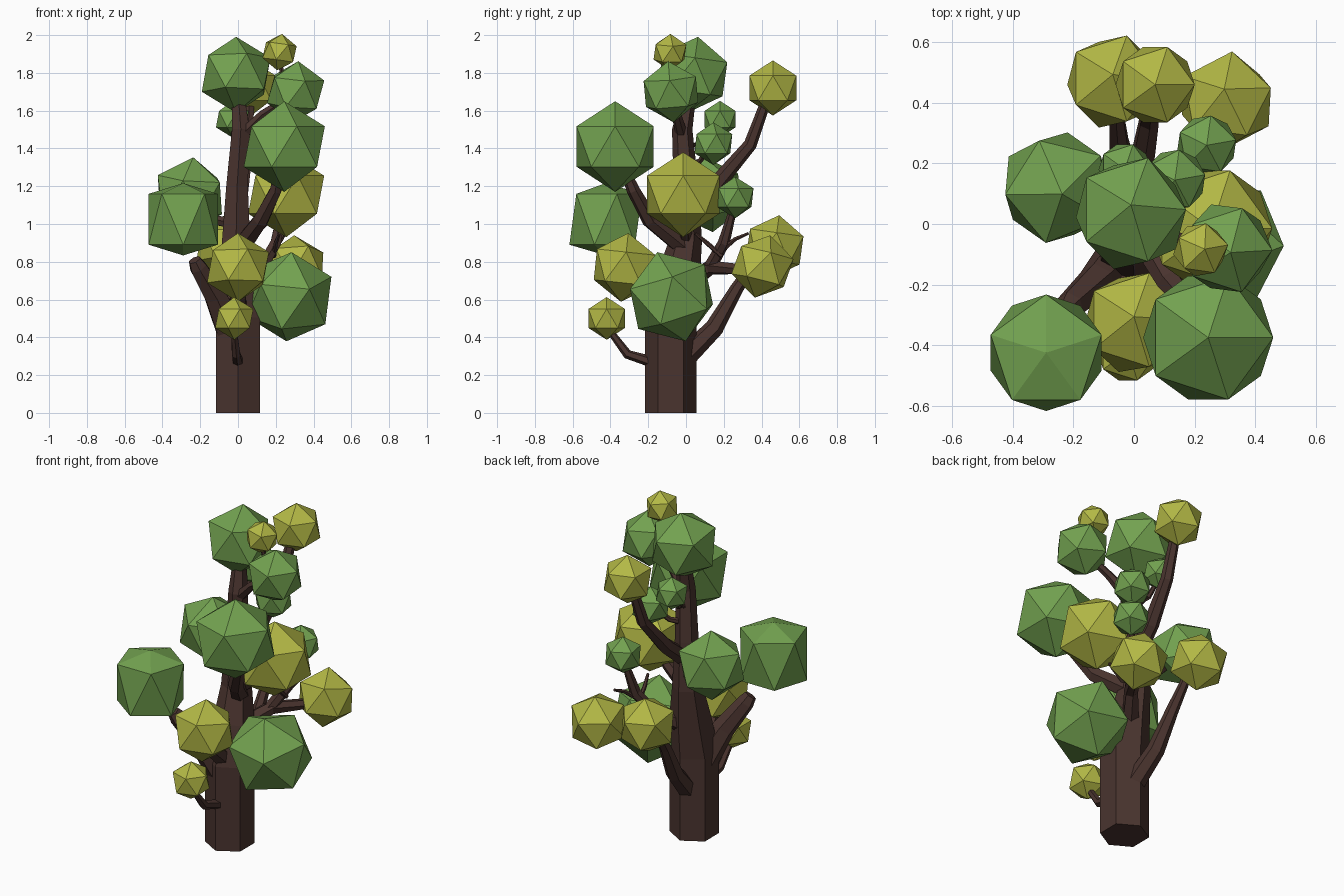
import bpy, bmesh
from math import radians, cos, sin, pi
from mathutils import Vector


def material(name, rgb):
    m = bpy.data.materials.new(name)
    m.diffuse_color = (*rgb, 1)
    return m


BARK = material("bark", (0.068, 0.034, 0.028))
GREEN = material("leaf_green", (0.17, 0.36, 0.08))
YELLOW = material("leaf_yellow", (0.45, 0.48, 0.06))


def limb(name, points):
    """Six-sided tapered tube through (x, y, z, radius) points."""
    bm = bmesh.new()
    pos = [Vector(p[:3]) for p in points]
    rings = []
    for i, p in enumerate(pos):
        d = (pos[min(i + 1, len(pos) - 1)] - pos[max(i - 1, 0)]).normalized()
        if i == 0 and name == "trunk":
            d = Vector((0, 0, 1))
        ref = Vector((0, 1, 0)) if abs(d.y) < 0.9 else Vector((0, 0, 1))
        u = (ref - d * ref.dot(d)).normalized()
        v = d.cross(u)
        r = points[i][3]
        rings.append([bm.verts.new(p + r * (u * cos(k * pi / 3) + v * sin(k * pi / 3)))
                      for k in range(6)])
    for a, b in zip(rings, rings[1:]):
        for k in range(6):
            j = (k + 1) % 6
            bm.faces.new((a[k], a[j], b[j], b[k]))
    bm.faces.new(rings[0][::-1])
    bm.faces.new(rings[-1])
    me = bpy.data.meshes.new(name)
    bm.to_mesh(me)
    bm.free()
    me.materials.append(BARK)
    bpy.context.collection.objects.link(bpy.data.objects.new(name, me))


def leaves(name, mat, x, y, z, r, rot=(0, 0, 0), pole=1, ring=1):
    """Faceted leaf ball (20 triangles); pole and ring scale its height."""
    bpy.ops.mesh.primitive_ico_sphere_add(subdivisions=1, radius=r, location=(x, y, z),
                                          rotation=[radians(a) for a in rot])
    ob = bpy.context.object
    ob.name = name
    for v in ob.data.vertices:
        v.co.z *= pole if abs(v.co.z) > .9 * r else ring
    ob.data.materials.append(mat)


# Trunk
limb("trunk", [(0, -0.08, 0, .136), (0, -0.08, .5, .136), (0, -0.04, .72, .115),
               (-.01, 0, .92, .085), (-.005, 0, 1.2, .066), (.015, -.02, 1.5, .054),
               (0, .02, 1.7, .035)])

# Main branches
limb("branch_left_front", [(-.03, -.1, .42, .09), (-.12, -.19, .62, .065), (-.21, -.27, .77, .05),
                           (-.23, -.29, .81, .035)])
limb("branch_back_low", [(0, -.02, .28, .06), (-.03, .15, .45, .05), (-.05, .27, .66, .035),
                         (-.06, .38, .82, .025)])
limb("branch_right_front", [(.01, 0, .87, .055), (.12, -.19, 1.02, .045), (.2, -.28, 1.18, .035),
                            (.22, -.33, 1.3, .025)])
limb("branch_back_high", [(0, 0, 1.08, .05), (.02, .17, 1.22, .045), (.05, .34, 1.42, .035),
                          (.06, .42, 1.64, .028)])
limb("branch_back_right", [(0, -.03, .66, .055), (.13, .13, .77, .04), (.27, .33, .76, .028)])
limb("branch_back_right_up", [(.12, .12, .76, .035), (.2, .2, .9, .032), (.23, .25, 1.08, .02)])
limb("branch_front_low", [(0, -.18, .27, .03), (-.01, -.31, .31, .025), (-.02, -.4, .43, .018)])
limb("branch_front", [(0, -.1, .5, .06), (0, -.24, .62, .045), (0, -.3, .72, .03)])
limb("branch_right_low", [(0, -.08, .48, .05), (.14, -.08, .54, .035), (.24, -.08, .62, .03)])
limb("branch_right", [(0, 0, .9, .04), (.12, -.01, 1.0, .035), (.24, -.02, 1.12, .025)])
limb("branch_left", [(0, .02, 1.0, .035), (-.12, .07, 1.02, .028), (-.22, .11, 1.12, .02)])
limb("branch_top_right", [(.01, -.02, 1.46, .035), (.13, -.05, 1.58, .025), (.27, -.07, 1.67, .02)])

# Twigs
limb("twig_top", [(.2, -.06, 1.63, .018), (.24, -.08, 1.75, .015), (.22, -.085, 1.88, .012)])
limb("twig_back_green_a", [(0, 0, 1.3, .02), (.06, .07, 1.33, .016), (.12, .13, 1.4, .012)])
limb("twig_back_green_b", [(0, 0, 1.4, .02), (-.02, .1, 1.44, .016), (-.03, .17, 1.52, .012)])
limb("twig_right_a", [(.19, .19, .86, .014), (.23, .26, .92, .012), (.25, .33, .95, .008)])
limb("twig_right_b", [(.19, .19, .83, .014), (.2, .11, .9, .012), (.22, .05, .95, .008)])

# Leaf balls: position, radius, tilt, pole and ring height factors
for i, args in enumerate([
    (-.29, -.425, 1.025, .215, (0, 0, 18), .89, 1.4),
    (.245, -.375, 1.41, .24),
    (-.255, .12, 1.155, .2, (8, 0, 40)),
    (-.01, .035, 1.79, .203, (-8, 0, 0)),
    (.305, -.08, 1.7, .163, (5, 5, 0)),
    (.27, -.077, .615, .248, (18, 0, 10)),
    (.24, .26, 1.14, .11, (0, 0, 10)),
    (.135, .145, 1.425, .113, (0, 0, 10)),
    (-.03, .18, 1.555, .097),
]):
    leaves(f"green_leaves_{i + 1}", GREEN, *args)
for i, args in enumerate([
    (0, -.325, .77, .183, (-6, 0, 0)),
    (-.02, -.42, .5, .113),
    (.22, -.085, 1.91, .097, (0, 8, 10)),
    (.255, -.015, 1.155, .225),
    (.305, .405, .775, .17, (-14, 0, 10)),
    (-.07, .47, .88, .168, (-8, 0, 0)),
    (.07, .46, 1.72, .146),
]):
    leaves(f"yellow_leaves_{i + 1}", YELLOW, *args)
